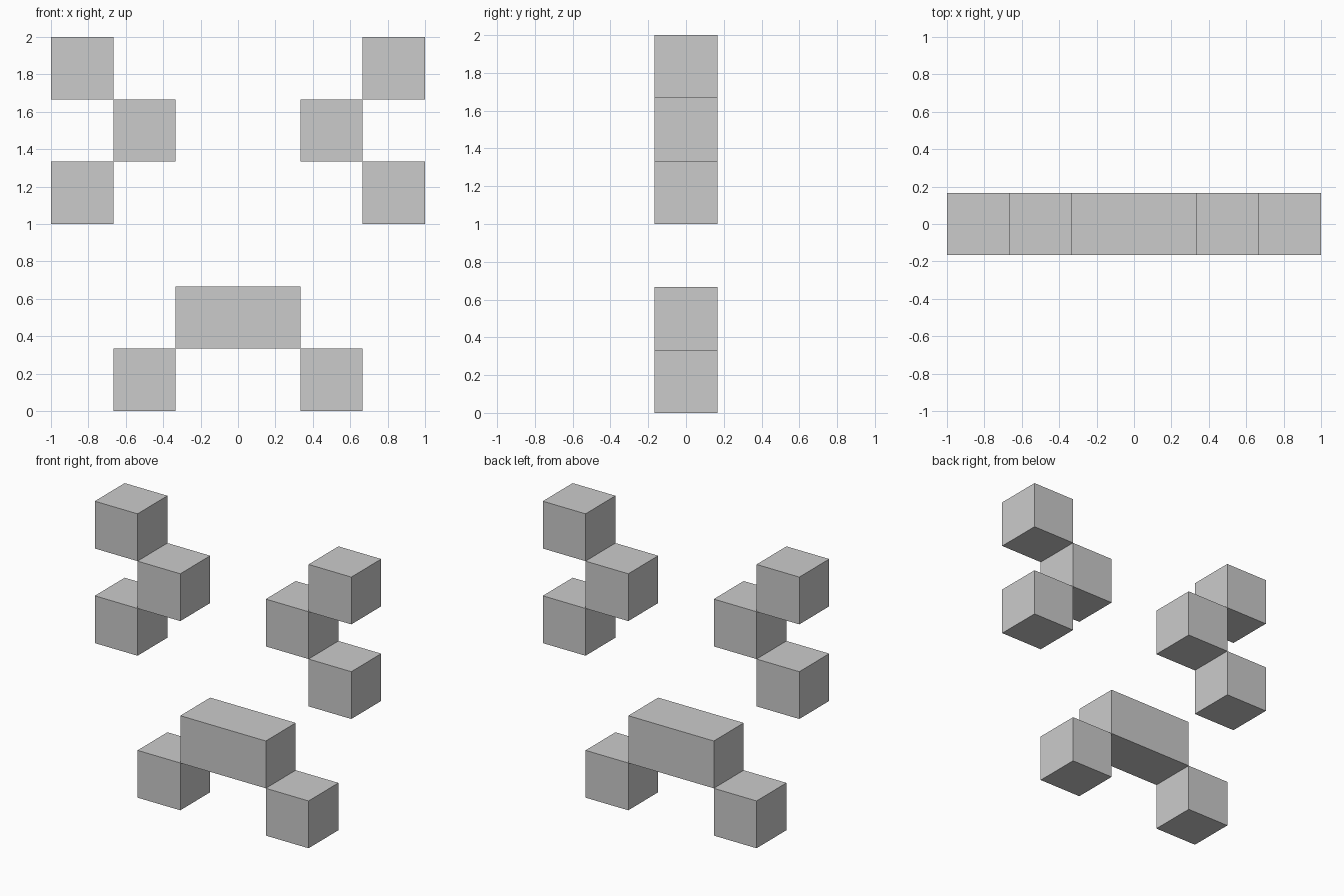
import bpy
import bmesh
from mathutils import Matrix, Vector

if "Cube" in bpy.data.objects:
    bpy.data.objects.remove(bpy.data.objects["Cube"])

U = 1 / 3  # size of one grid cell


def blocks(name, cells):
    """One object made of boxes; each cell is (column, row, width in cells)."""
    bm = bmesh.new()
    for col, row, width in cells:
        centre = Vector((-1 + (col + width / 2) * U, 0, (row + 0.5) * U))
        size = Matrix.Diagonal((width * U, U, U, 1))
        bmesh.ops.create_cube(bm, size=1, matrix=Matrix.Translation(centre) @ size)
    mesh = bpy.data.meshes.new(name)
    bm.to_mesh(mesh)
    bm.free()
    obj = bpy.data.objects.new(name, mesh)
    bpy.context.collection.objects.link(obj)
    return obj


# Squinting eyes, mirrored about the middle of the six columns
left_eye = [(0, 5, 1), (1, 4, 1), (0, 3, 1)]
blocks("left_eye", left_eye)
blocks("right_eye", [(5 - c, r, w) for c, r, w in left_eye])

# Frowning mouth: wide bar with a lower corner block at each end
blocks("mouth", [(1, 0, 1), (2, 1, 2), (4, 0, 1)])
